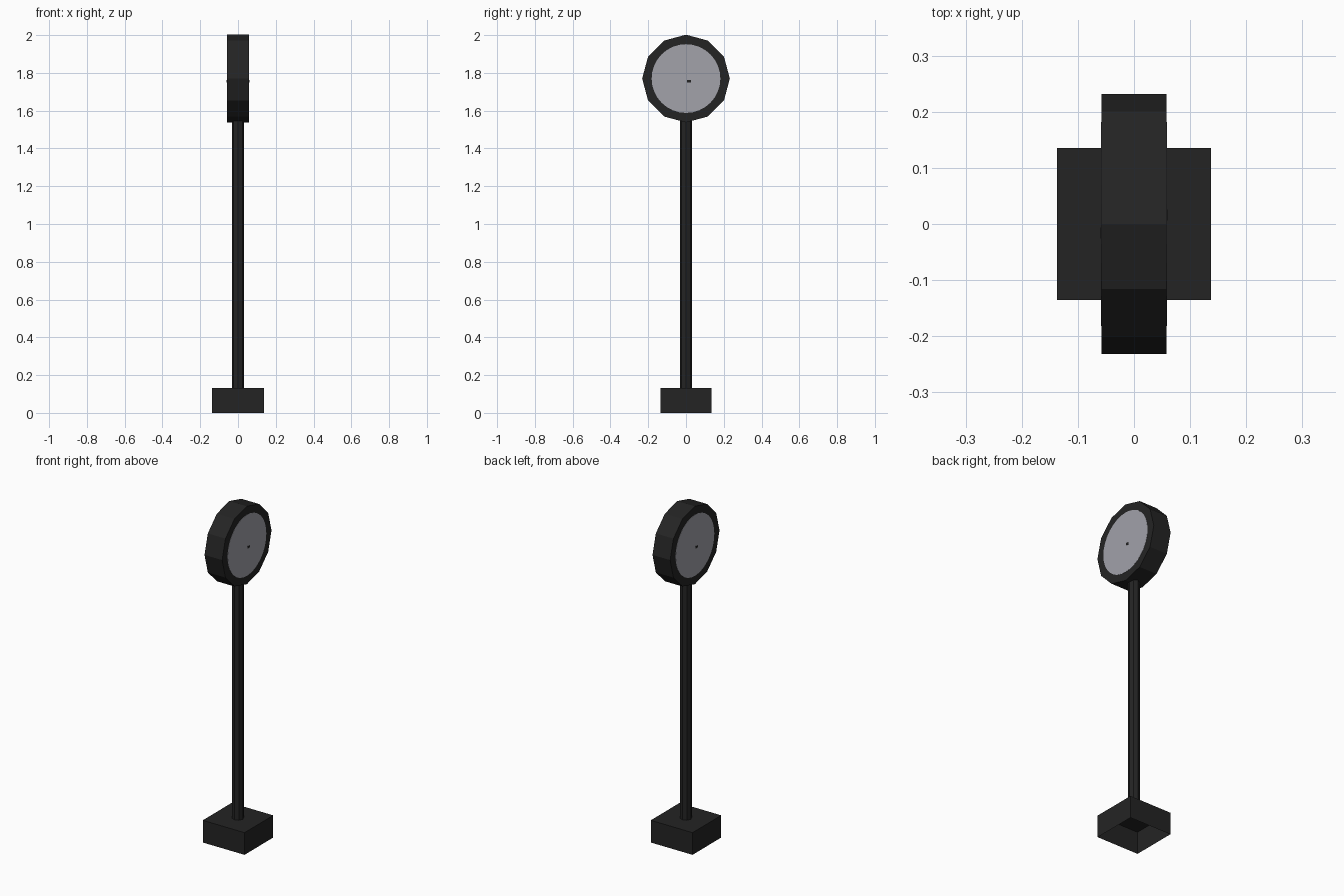
import bpy, bmesh, math
from mathutils import Matrix, Vector

if "Cube" in bpy.data.objects:
    bpy.data.objects.remove(bpy.data.objects["Cube"])


def material(name, rgb):
    m = bpy.data.materials.new(name)
    m.diffuse_color = (*rgb, 1)
    m.use_nodes = True
    m.node_tree.nodes["Principled BSDF"].inputs["Base Color"].default_value = m.diffuse_color
    return m


BLACK = material("black paint", (0.0175, 0.0175, 0.0175))
GREY = material("pale grey dial", (0.36, 0.36, 0.40))
HEAD_Z, HEAD_R, HALF_T = 1.77, 0.232, 0.058


def finish(name, bm, mat):
    me = bpy.data.meshes.new(name)
    bm.to_mesh(me)
    bm.free()
    me.materials.append(mat)
    ob = bpy.data.objects.new(name, me)
    bpy.context.collection.objects.link(ob)
    return ob


def cylinder(name, radius, depth, sides, matrix, mat, caps=True):
    bm = bmesh.new()
    bmesh.ops.create_cone(bm, cap_ends=caps, segments=sides, radius1=radius,
                          radius2=radius, depth=depth, matrix=matrix)
    return finish(name, bm, mat)


def box(name, center, size, mat, open_bottom=False):
    bm = bmesh.new()
    bmesh.ops.create_cube(bm, size=1, matrix=Matrix.Translation(center)
                          @ Matrix.Diagonal((*size, 1)))
    if open_bottom:
        bm.normal_update()
        down = [f for f in bm.faces if f.normal.z < -0.9]
        bmesh.ops.delete(bm, geom=down, context='FACES_ONLY')
    return finish(name, bm, mat)


def along_x(x):
    return Matrix.Translation((x, 0, HEAD_Z)) @ Matrix.Rotation(math.pi / 2, 4, 'Y')


# Hollow base block, open underneath
box("base", (0, 0, 0.066), (0.275, 0.27, 0.132), BLACK, open_bottom=True)

# Octagonal pole
cylinder("pole", 0.032, 1.43, 8, Matrix.Translation((0, 0, 0.847)), BLACK, caps=False)

# Twelve-sided clock casing
cylinder("clock_casing", HEAD_R, 2 * HALF_T, 12, along_x(0), BLACK)

# Pale dial and a tiny dark pointer on both sides
for side, label in ((1, "right"), (-1, "left")):
    cylinder(label + "_dial", 0.182, 0.002, 32, along_x(side * HALF_T), GREY)
    box(label + "_pointer", (side * (HALF_T + 0.001), side * 0.016, HEAD_Z - 0.015),
        (0.002, 0.02, 0.014), BLACK)
